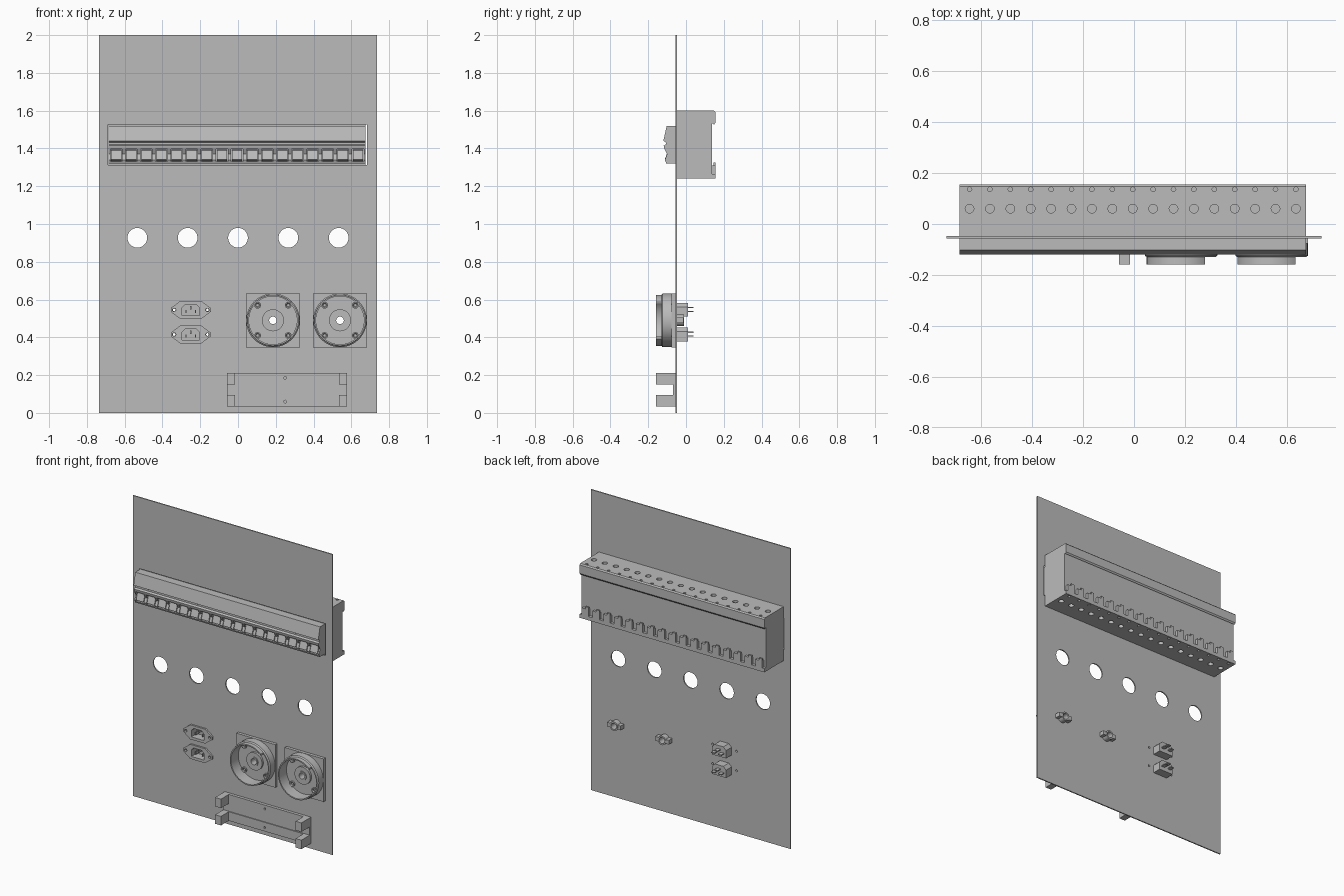
import bpy, bmesh, math
from mathutils import Matrix, Vector

cube = bpy.data.objects.get("Cube")
if cube:
    bpy.data.objects.remove(cube, do_unlink=True)

grey = bpy.data.materials.new("plain grey")
grey.use_nodes = True
COLOUR = (0.5, 0.5, 0.5, 1)
grey.diffuse_color = COLOUR
grey.node_tree.nodes["Principled BSDF"].inputs["Base Color"].default_value = COLOUR


# ---- helpers ----
def prism(bm, pts, axis, a, b):
    """Extrude a 2D outline along an axis from a to b."""
    place = {"x": lambda p, t: (t, p[0], p[1]),
             "y": lambda p, t: (p[0], t, p[1]),
             "z": lambda p, t: (p[0], p[1], t)}[axis]
    lo = [bm.verts.new(place(p, a)) for p in pts]
    hi = [bm.verts.new(place(p, b)) for p in pts]
    bm.faces.new(lo)
    bm.faces.new(hi)
    for i in range(len(pts)):
        j = (i + 1) % len(pts)
        bm.faces.new((lo[i], lo[j], hi[j], hi[i]))


def box(bm, x, y, z):
    prism(bm, [(x[0], z[0]), (x[1], z[0]), (x[1], z[1]), (x[0], z[1])], "y", *y)


def disc(bm, u, v, r, axis, a, b, n=24):
    ring = [(u + r * math.cos(math.tau * i / n), v + r * math.sin(math.tau * i / n))
            for i in range(n)]
    prism(bm, ring, axis, a, b)


def lathe(bm, profile, cx, cz, n=48):
    """Revolve a closed (radius, y) loop around a y-directed axis."""
    rings = []
    for i in range(n):
        a = math.tau * i / n
        rings.append([bm.verts.new((cx + r * math.cos(a), y, cz + r * math.sin(a)))
                      for r, y in profile])
    m = len(profile)
    for i in range(n):
        p, q = rings[i], rings[(i + 1) % n]
        for j in range(m):
            k = (j + 1) % m
            bm.faces.new((p[j], p[k], q[k], q[j]))


def finish(bm, name):
    bmesh.ops.recalc_face_normals(bm, faces=bm.faces[:])
    mesh = bpy.data.meshes.new(name)
    bm.to_mesh(mesh)
    bm.free()
    mesh.materials.append(grey)
    ob = bpy.data.objects.new(name, mesh)
    bpy.context.collection.objects.link(ob)
    return ob


def cut(ob, bm):
    """Subtract the cutter shapes held in bm from ob."""
    cutter = finish(bm, "cutter")
    cutter.hide_render = True
    mod = ob.modifiers.new("cut", "BOOLEAN")
    mod.operation, mod.solver, mod.object = "DIFFERENCE", "EXACT", cutter
    graph = bpy.context.evaluated_depsgraph_get()
    mesh = bpy.data.meshes.new_from_object(ob.evaluated_get(graph))
    ob.modifiers.clear()
    ob.data = mesh
    bpy.data.objects.remove(cutter, do_unlink=True)


def smooth(ob):
    bpy.ops.object.select_all(action="DESELECT")
    ob.select_set(True)
    bpy.context.view_layer.objects.active = ob
    bpy.ops.object.shade_smooth_by_angle(angle=math.radians(30))


FRONT, BACK = -0.056, -0.048
SOCKETS, SOCKET_Z = (0.185, 0.54), 0.49
INLET_X, INLETS = -0.25, (0.545, 0.415)
UNITS = [-0.645 + 0.08 * i for i in range(17)]
LEFT, RIGHT = -0.685, 0.675


def inlet_outline(z, w, h, c):
    return [(INLET_X - w, z - h), (INLET_X + w, z - h), (INLET_X + w, z + h - c),
            (INLET_X + w - c, z + h), (INLET_X - w + c, z + h), (INLET_X - w, z + h - c)]


# ---- panel with openings ----
bm = bmesh.new()
box(bm, (-0.735, 0.735), (FRONT, BACK), (0, 2))
panel = finish(bm, "panel")
bm = bmesh.new()
box(bm, (LEFT - 0.002, 0.682), (-0.1, 0), (1.313, 1.526))
for i in range(-2, 3):
    disc(bm, i * 0.2665, 0.927, 0.052, "y", -0.1, 0, 48)
for x in SOCKETS:
    disc(bm, x, SOCKET_Z, 0.028, "y", -0.1, 0)
for z in INLETS:
    prism(bm, inlet_outline(z, 0.052, 0.036, 0.02), "y", -0.1, 0)
    for s in (-1, 1):
        disc(bm, INLET_X + s * 0.088, z, 0.007, "y", -0.1, 0)
cut(panel, bm)
smooth(panel)

# ---- breaker row: one long body with a nose through the panel ----
body_profile = [
    (BACK, 1.6), (0.148, 1.6), (0.155, 1.592), (0.155, 1.535), (0.148, 1.525),
    (0.137, 1.535), (0.137, 1.265), (0.155, 1.265), (0.155, 1.24), (BACK, 1.24),
    (BACK, 1.32), (-0.104, 1.32), (-0.112, 1.34), (-0.1, 1.37), (-0.116, 1.4),
    (-0.118, 1.415), (-0.106, 1.422), (-0.106, 1.432), (-0.12, 1.44),
    (-0.102, 1.52), (BACK, 1.52)]
bm = bmesh.new()
prism(bm, body_profile, "x", LEFT, RIGHT)
breakers = finish(bm, "breaker_row")
bm = bmesh.new()
for x in UNITS:
    for low, high in ((1.57, 1.65), (1.2, 1.262)):
        disc(bm, x, 0.06, 0.017, "z", low, high)
        disc(bm, x, 0.136, 0.009, "z", low, high, 12)
    box(bm, (x - 0.031, x + 0.031), (-0.15, -0.08), (1.332, 1.397))
cut(breakers, bm)
smooth(breakers)

# ---- switch levers and rail clips, one per breaker ----
bm = bmesh.new()
for x in UNITS:
    prism(bm, [(-0.078, 1.396), (-0.096, 1.388), (-0.112, 1.342), (-0.078, 1.334)],
          "x", x - 0.027, x + 0.027)
finish(bm, "switch_levers")
bm = bmesh.new()
for x in UNITS:
    box(bm, (x - 0.025, x + 0.025), (0.136, 0.155), (1.26, 1.31))
    box(bm, (x - 0.025, x - 0.002), (0.145, 0.155), (1.31, 1.325))
finish(bm, "rail_clips")

# ---- round sockets ----
cup_profile = [
    (0.02, -0.01), (0.02, -0.1), (0.03, -0.1), (0.03, -0.094), (0.058, -0.094),
    (0.058, -0.08), (0.127, -0.08), (0.127, -0.158), (0.135, -0.158),
    (0.135, -0.13), (0.142, -0.124), (0.142, FRONT), (0.03, FRONT), (0.03, -0.01)]
screw_profile = [(0.008, -0.079), (0.008, -0.084), (0.012, -0.09),
                 (0.018, -0.09), (0.018, -0.079)]
for x in SOCKETS:
    bm = bmesh.new()
    box(bm, (x - 0.143, x + 0.143), (-0.076, FRONT), (SOCKET_Z - 0.143, SOCKET_Z + 0.143))
    flange = finish(bm, "socket_flange")
    bm = bmesh.new()
    disc(bm, x, SOCKET_Z, 0.029, "y", -0.1, 0)
    cut(flange, bm)

    bm = bmesh.new()
    lathe(bm, cup_profile, x, SOCKET_Z)
    cup = finish(bm, "socket_cup")
    bm = bmesh.new()
    box(bm, (x + 0.093, x + 0.2), (-0.2, -0.13), (SOCKET_Z - 0.2, SOCKET_Z + 0.2))
    cut(cup, bm)
    smooth(cup)

    bm = bmesh.new()
    for sx in (-1, 1):
        for sz in (-1, 1):
            lathe(bm, screw_profile, x + sx * 0.081, SOCKET_Z + sz * 0.08, 16)
        a, b = sorted((x + sx * 0.027, x + sx * 0.05))
        box(bm, (a, b), (BACK, -0.012), (SOCKET_Z - 0.014, SOCKET_Z + 0.014))
    smooth(finish(bm, "socket_screws_and_lugs"))

# ---- power inlets ----
for z in INLETS:
    bm = bmesh.new()
    outline = [(-0.092, -0.02), (-0.055, -0.048), (0.055, -0.048), (0.092, -0.02),
               (0.106, -0.01), (0.106, 0.01), (0.092, 0.02), (0.055, 0.048),
               (-0.055, 0.048), (-0.092, 0.02), (-0.106, 0.01), (-0.106, -0.01)]
    prism(bm, [(INLET_X + u, z + v) for u, v in outline], "y", -0.068, FRONT)
    plate = finish(bm, "inlet_flange")
    bm = bmesh.new()
    prism(bm, inlet_outline(z, 0.046, 0.03, 0.017), "y", -0.1, 0)
    for s in (-1, 1):
        disc(bm, INLET_X + s * 0.088, z, 0.009, "y", -0.1, 0)
    cut(plate, bm)
    smooth(plate)

    bm = bmesh.new()
    prism(bm, inlet_outline(z, 0.052, 0.036, 0.02), "y", FRONT, 0.01)
    shell = finish(bm, "inlet_body")
    bm = bmesh.new()
    prism(bm, inlet_outline(z, 0.046, 0.03, 0.017), "y", -0.1, -0.01)
    cut(shell, bm)

    bm = bmesh.new()
    for dx, dz in ((-0.025, -0.008), (0, 0.012), (0.025, -0.008)):
        u, v = INLET_X + dx, z + dz
        box(bm, (u - 0.003, u + 0.003), (-0.055, -0.008), (v - 0.009, v + 0.009))
        box(bm, (u - 0.012, u + 0.012), (0.008, 0.04), (v - 0.003, v + 0.003))
    finish(bm, "inlet_pins")

# ---- bottom bracket: base, two rails and four posts ----
bm = bmesh.new()
box(bm, (-0.058, 0.577), (-0.07, FRONT), (0.095, 0.15))
finish(bm, "bracket_base")
for low, high in ((0.035, 0.095), (0.15, 0.21)):
    bm = bmesh.new()
    box(bm, (-0.015, 0.535), (-0.076, FRONT), (low, high))
    rail = finish(bm, "bracket_rail")
    bm = bmesh.new()
    disc(bm, 0.25, 0.06 if low < 0.1 else 0.185, 0.007, "y", -0.1, -0.06, 16)
    cut(rail, bm)
    for a, b in ((-0.058, -0.015), (0.535, 0.577)):
        bm = bmesh.new()
        box(bm, (a, b), (-0.158, FRONT), (low, high))
        finish(bm, "bracket_post")
